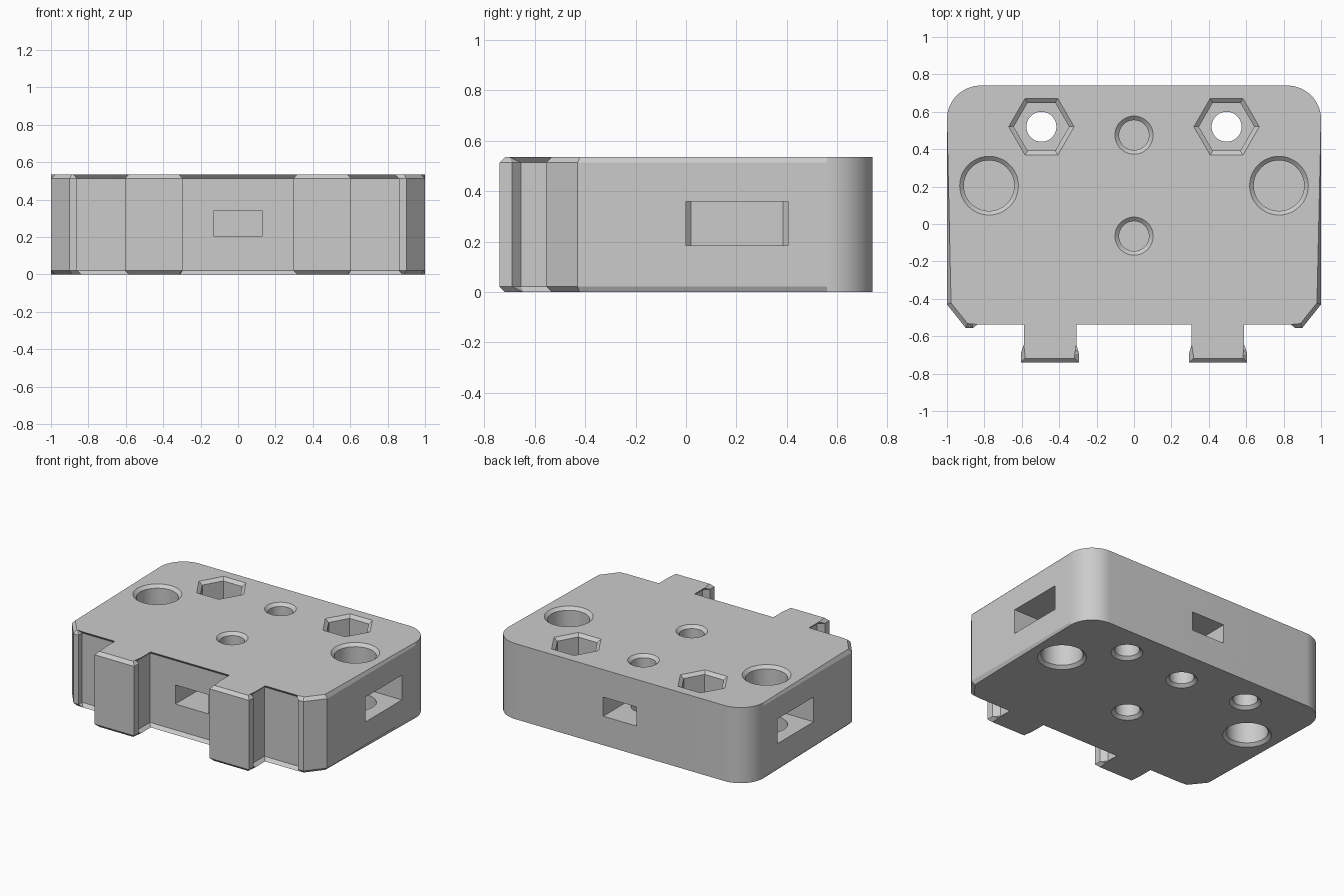
import bpy
import bmesh
from math import cos, sin, pi, radians

if "Cube" in bpy.data.objects:
    bpy.data.objects.remove(bpy.data.objects["Cube"], do_unlink=True)

HEIGHT = 0.535
CHAMFER = 0.022

grey = bpy.data.materials.new("light_grey")
grey.use_nodes = True
colour = (0.6, 0.6, 0.6, 1)
grey.diffuse_color = colour
grey.node_tree.nodes["Principled BSDF"].inputs["Base Color"].default_value = colour


def make_object(name, bm):
    bmesh.ops.recalc_face_normals(bm, faces=bm.faces)
    mesh = bpy.data.meshes.new(name)
    bm.to_mesh(mesh)
    bm.free()
    mesh.materials.append(grey)
    obj = bpy.data.objects.new(name, mesh)
    bpy.context.collection.objects.link(obj)
    return obj


def loft(rings):
    """Closed solid through a stack of equal-length point rings."""
    bm = bmesh.new()
    loops = [[bm.verts.new(p) for p in ring] for ring in rings]
    for a, b in zip(loops, loops[1:]):
        for i in range(len(a)):
            j = (i + 1) % len(a)
            bm.faces.new((a[i], a[j], b[j], b[i]))
    bm.faces.new(loops[0][::-1])
    bm.faces.new(loops[-1])
    return bm


def prism(outline, z0, z1):
    return loft([[(x, y, z) for x, y in outline] for z in (z0, z1)])


def arc(cx, cy, r, a0, a1, n):
    return [(cx + r * cos(a0 + (a1 - a0) * i / n),
             cy + r * sin(a0 + (a1 - a0) * i / n)) for i in range(n + 1)]


# Body outline: one half with a hooked tab, claw and rounded corner, mirrored
half = [(0.33, -0.515), (0.33, -0.655), (0.295, -0.69), (0.295, -0.74),
        (0.605, -0.74), (0.605, -0.69), (0.567, -0.655), (0.567, -0.515),
        (0.86, -0.515), (0.86, -0.555), (0.9, -0.555), (1.0, -0.43)]
half += arc(0.82, 0.56, 0.18, 0, pi / 2, 16)
outline = half + [(-x, y) for x, y in reversed(half)]
bm = prism(outline, 0, HEIGHT)
rims = [e for e in bm.edges if abs(e.verts[0].co.z - e.verts[1].co.z) < 0.001]
bmesh.ops.bevel(bm, geom=rims, offset=CHAMFER, offset_type='OFFSET',
                segments=1, profile=0.5, affect='EDGES')
body = make_object("connector_block", bm)


def cut(bm):
    cutter = make_object("cutter", bm)
    cutter.hide_render = True
    mod = body.modifiers.new("cut", 'BOOLEAN')
    mod.operation = 'DIFFERENCE'
    mod.solver = 'EXACT'
    mod.object = cutter
    bpy.context.view_layer.objects.active = body
    bpy.ops.object.modifier_apply(modifier=mod.name)
    bpy.data.objects.remove(cutter, do_unlink=True)


def hole(x, y, r, end, top, sides=48, flare=CHAMFER):
    """Vertical hole with a chamfered mouth, from the top or bottom face."""
    face, out = (HEIGHT, 1) if top else (0, -1)
    levels = [(end, r), (face - out * 0.02, r),
              (face, r + flare), (face + out * 0.02, r + 2 * flare)]
    cut(loft([[(x + rad * cos(2 * pi * i / sides), y + rad * sin(2 * pi * i / sides), z)
               for i in range(sides)] for z, rad in levels]))


# Side slots with clipped inner corners
for s in (1, -1):
    plan = [(1.1, 0), (0.595, 0), (0.575, 0.02), (0.575, 0.385),
            (0.595, 0.405), (1.1, 0.405)]
    cut(prism([(s * x, y) for x, y in plan], 0.185, 0.36))

# Front and back slots
for y0, y1 in ((-0.6, 0.065), (0.345, 0.85)):
    cut(prism([(-0.13, y0), (0.13, y0), (0.13, y1), (-0.13, y1)], 0.205, 0.34))

# Blind holes on top, matched by lower holes that open into the slots
for x, y, r in ((-0.775, 0.205, 0.135), (0.775, 0.205, 0.135),
                (0, 0.475, 0.08), (0, -0.065, 0.08)):
    hole(x, y, r, 0.375, True)
    hole(x, y, r, 0.25, False)

# Hexagonal pockets with through holes
for x in (-0.495, 0.495):
    hole(x, 0.52, 0.148, 0.37, True, sides=6, flare=0.027)
    hole(x, 0.52, 0.08, 0.45, False)

bpy.ops.object.select_all(action='DESELECT')
body.select_set(True)
bpy.context.view_layer.objects.active = body
bpy.ops.object.shade_smooth_by_angle(angle=radians(25))
